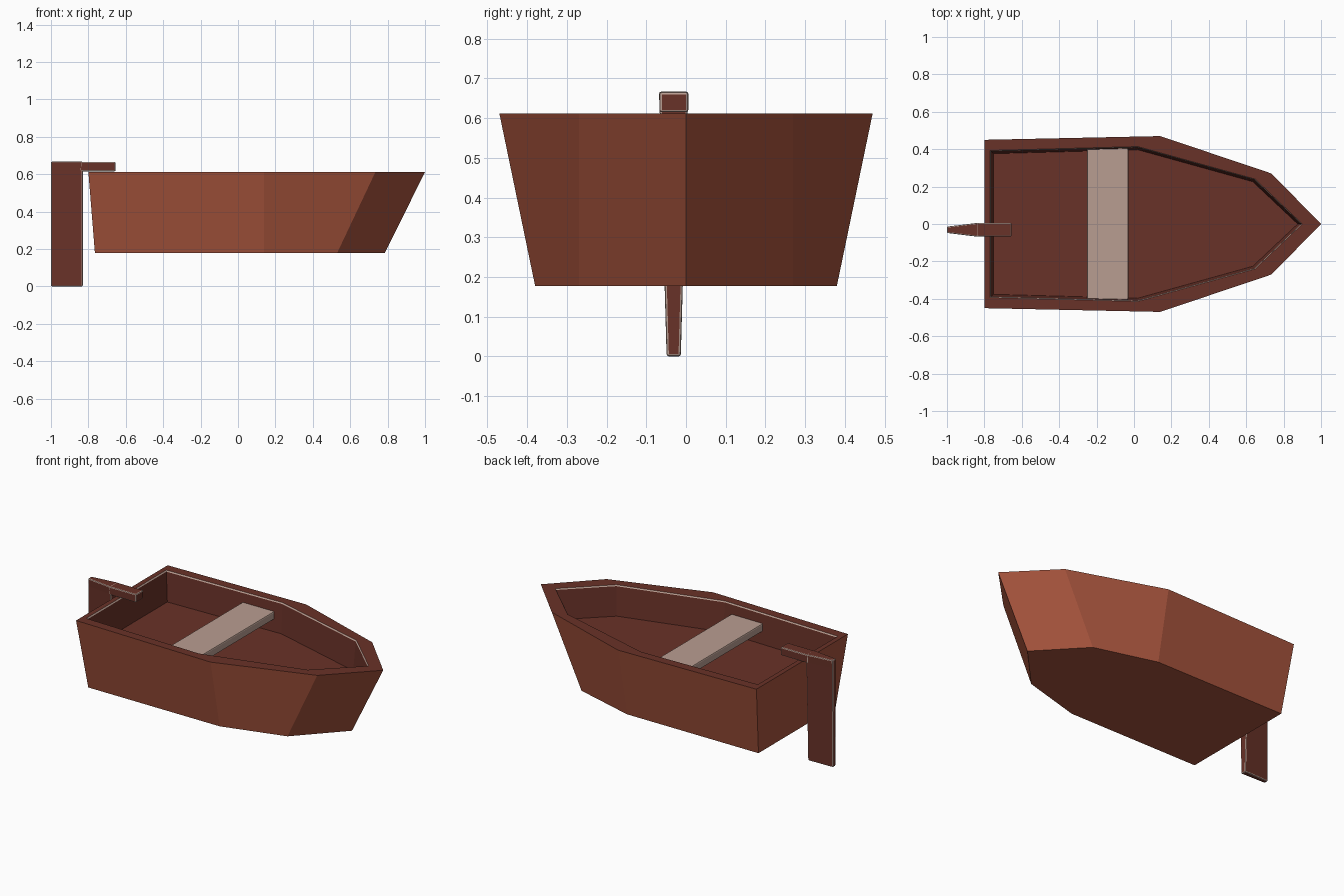
import bpy, bmesh

if "Cube" in bpy.data.objects:
    bpy.data.objects.remove(bpy.data.objects["Cube"])

def material(name, srgb):
    m = bpy.data.materials.new(name)
    lin = [((c / 255 + 0.055) / 1.055) ** 2.4 for c in srgb]
    m.diffuse_color = (*lin, 1)
    m.use_nodes = True
    m.node_tree.nodes["Principled BSDF"].inputs["Base Color"].default_value = m.diffuse_color
    return m

OUTER = material("reddish brown", (165, 83, 60))
DARK = material("dark brown", (105, 50, 40))
PALE = material("pale wood", (185, 157, 145))

def add_object(name, bm, mats):
    bmesh.ops.recalc_face_normals(bm, faces=bm.faces)
    me = bpy.data.meshes.new(name)
    bm.to_mesh(me)
    bm.free()
    for m in mats:
        me.materials.append(m)
    ob = bpy.data.objects.new(name, me)
    bpy.context.collection.objects.link(ob)
    return ob

def loft(bm, rings, mats):
    """Join rings of points into a closed solid; mats = bands, then both caps."""
    loops = [[bm.verts.new(p) for p in r] for r in rings]
    n = len(loops[0])
    for a, b, mi in zip(loops, loops[1:], mats):
        for i in range(n):
            j = (i + 1) % n
            bm.faces.new((a[i], a[j], b[j], b[i])).material_index = mi
    bm.faces.new(loops[0]).material_index = mats[-2]
    bm.faces.new(loops[-1]).material_index = mats[-1]

def ring(half, bow, z):
    """Boat outline mirrored about y = 0, with a pointed bow."""
    return ([(x, -y, z) for x, y in half] + [(bow, 0, z)]
            + [(x, y, z) for x, y in reversed(half)])

# Hull: outer skin, flat rim, thin pale inner edge, inner walls and floor
bm = bmesh.new()
loft(bm, [
    ring([(-0.765, 0.38), (0.14, 0.38), (0.53, 0.27)], 0.785, 0.178),
    ring([(-0.80, 0.45), (0.14, 0.47), (0.735, 0.27)], 1.0, 0.612),
    ring([(-0.77, 0.393), (0.02, 0.414), (0.648, 0.24)], 0.90, 0.612),
    ring([(-0.765, 0.388), (0.02, 0.409), (0.645, 0.236)], 0.894, 0.605),
    ring([(-0.75, 0.376), (0.02, 0.397), (0.635, 0.226)], 0.875, 0.425),
], [0, 1, 2, 1, 0, 1])
add_object("hull", bm, [OUTER, DARK, PALE])

def bevel(ob, width, mat_index):
    m = ob.modifiers.new("soft edges", 'BEVEL')
    m.width = width
    m.segments = 2
    m.limit_method = 'ANGLE'
    m.material = mat_index

def box(x0, x1, y0, y1, z0, z1):
    return [[(x0, y0, z), (x1, y0, z), (x1, y1, z), (x0, y1, z)] for z in (z0, z1)]

# Seat plank across the hull
bm = bmesh.new()
loft(bm, box(-0.25, -0.03, -0.405, 0.405, 0.50, 0.55), [0, 0, 0])
bevel(add_object("seat", bm, [PALE]), 0.008, 0)

# Rudder blade, thin at the trailing edge and towards the bottom
def blade_ring(z, front, back):
    c = -0.031
    return [(-1.0, c - back, z), (-0.83, c - front, z),
            (-0.83, c + front, z), (-1.0, c + back, z)]

bm = bmesh.new()
loft(bm, [blade_ring(0, 0.018, 0.014), blade_ring(0.62, 0.036, 0.016),
          blade_ring(0.667, 0.038, 0.017)], [0, 0, 0, 0])
bevel(add_object("rudder_blade", bm, [DARK, PALE]), 0.006, 1)

# Tiller reaching forward over the transom
bm = bmesh.new()
loft(bm, box(-0.845, -0.655, -0.067, 0.006, 0.615, 0.666), [0, 0, 0])
bevel(add_object("tiller", bm, [DARK, PALE]), 0.006, 1)
